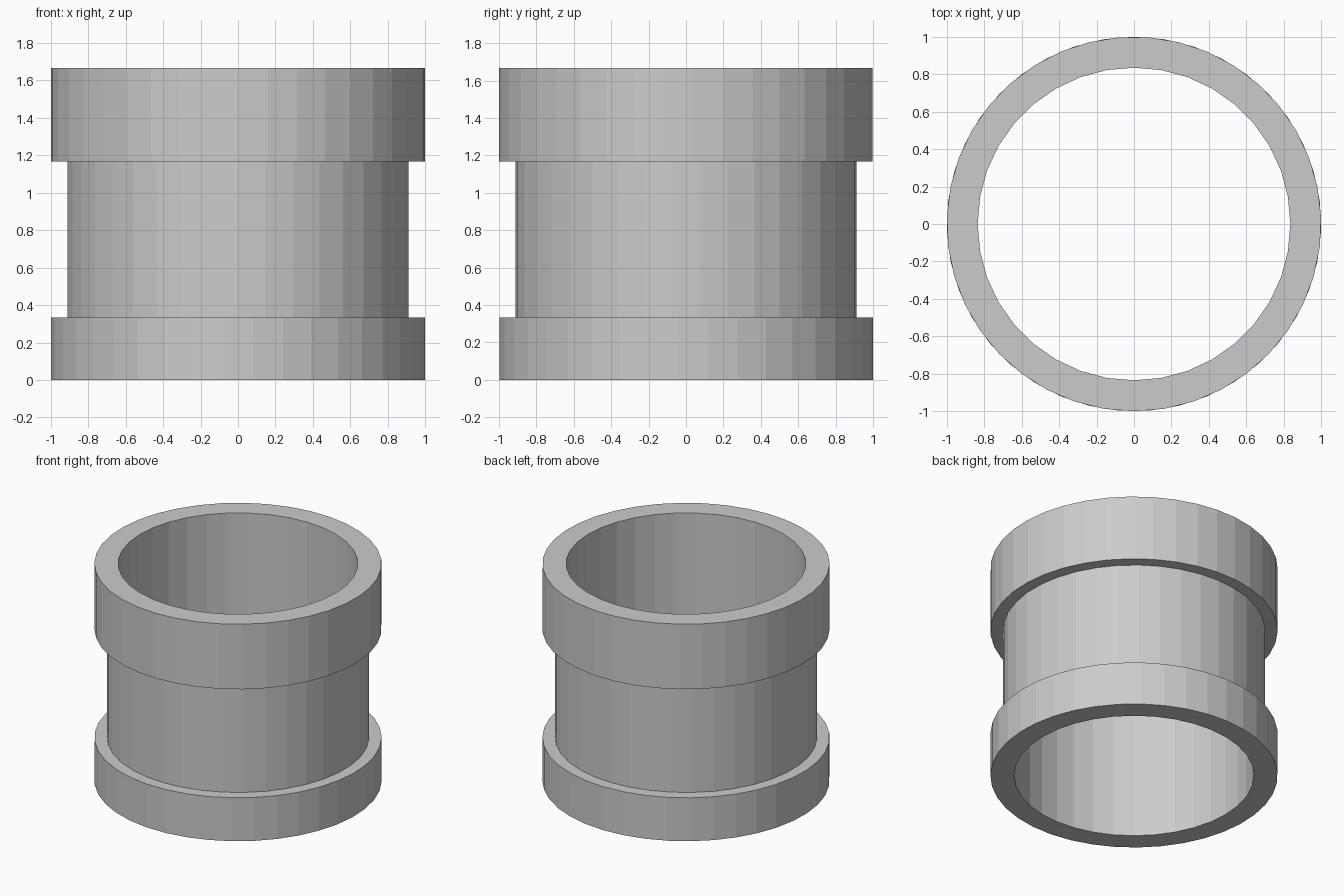
import bpy
import bmesh
from math import pi
from mathutils import Matrix

cube = bpy.data.objects.get("Cube")
if cube:
    bpy.data.objects.remove(cube, do_unlink=True)

grey = bpy.data.materials.new("light_grey")
grey.use_nodes = True
grey.diffuse_color = (0.6, 0.6, 0.6, 1)
grey.node_tree.nodes["Principled BSDF"].inputs["Base Color"].default_value = (0.6, 0.6, 0.6, 1)

BORE_RADIUS, BORE_SIDES = 0.835, 36


def tube(name, radius, sides, first_corner, bottom, top):
    """Flat-sided ring with a straight round bore, first corner at the given angle."""
    bm = bmesh.new()
    # Outer and inner outlines, filled into a flat ring
    for r, n, angle in ((radius, sides, first_corner), (BORE_RADIUS, BORE_SIDES, 0)):
        verts = [bm.verts.new(Matrix.Rotation(angle + 2 * pi * i / n, 3, 'Z').col[0] * r)
                 for i in range(n)]
        for a, b in zip(verts, verts[1:] + verts[:1]):
            bm.edges.new((a, b))
    bmesh.ops.triangle_fill(bm, edges=bm.edges[:], use_beauty=True, normal=(0, 0, 1))
    bmesh.ops.translate(bm, verts=bm.verts[:], vec=(0, 0, bottom))
    # Raise the ring to its full height
    raised = bmesh.ops.extrude_face_region(bm, geom=bm.faces[:], use_keep_orig=True)["geom"]
    bmesh.ops.translate(bm, vec=(0, 0, top - bottom),
                        verts=[g for g in raised if isinstance(g, bmesh.types.BMVert)])
    bmesh.ops.recalc_face_normals(bm, faces=bm.faces[:])
    mesh = bpy.data.meshes.new(name)
    bm.to_mesh(mesh)
    bm.free()
    mesh.materials.append(grey)
    obj = bpy.data.objects.new(name, mesh)
    bpy.context.collection.objects.link(obj)
    return obj


# Lower collar, narrower sleeve and taller upper collar
tube("lower_collar", 1.0, 39, pi / 2, 0, 1 / 3)
tube("sleeve", 0.9125, 38, pi / 2, 1 / 3, 7 / 6)
tube("upper_collar", 1.0, 39, -pi / 2, 7 / 6, 5 / 3)
